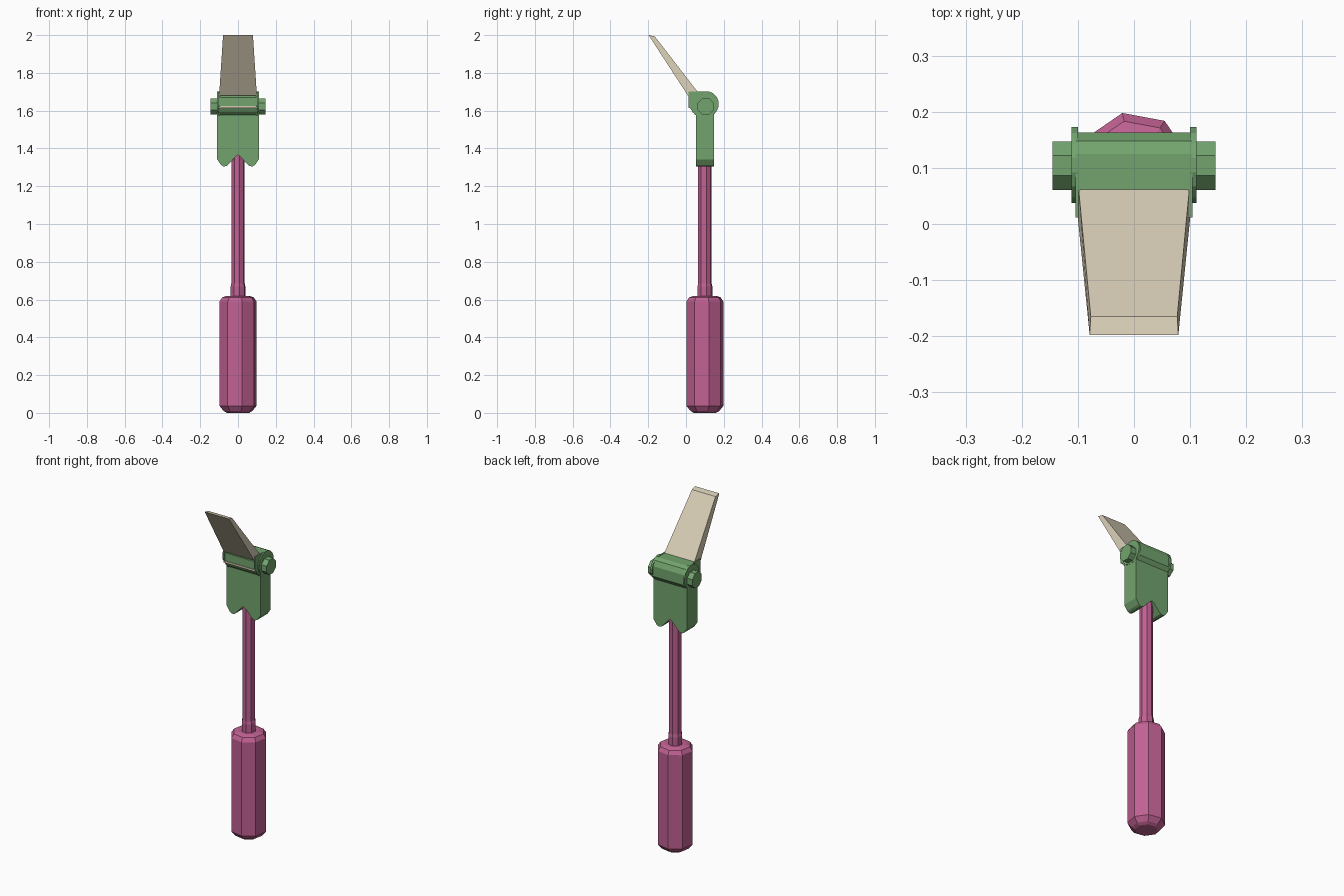
import bpy, bmesh, math

cube = bpy.data.objects.get("Cube")
if cube:
    bpy.data.objects.remove(cube, do_unlink=True)


def material(name, rgb):
    mat = bpy.data.materials.new(name)
    mat.use_nodes = True
    mat.diffuse_color = (*rgb, 1)
    mat.node_tree.nodes["Principled BSDF"].inputs["Base Color"].default_value = (*rgb, 1)
    return mat


pink = material("pink", (0.53, 0.12, 0.29))
green = material("green", (0.17, 0.37, 0.155))
beige = material("beige", (0.69, 0.62, 0.47))

AXIS_Y = 0.1     # the handle and shaft stand on this line
HINGE_Z = 1.622


def loft(name, rings, mat):
    """Skin a list of equally sized point rings and close both ends."""
    bm = bmesh.new()
    loops = [[bm.verts.new(p) for p in ring] for ring in rings]
    for a, b in zip(loops, loops[1:]):
        for i in range(len(a)):
            j = (i + 1) % len(a)
            bm.faces.new((a[i], a[j], b[j], b[i]))
    bm.faces.new(loops[0])
    bm.faces.new(loops[-1])
    bmesh.ops.recalc_face_normals(bm, faces=bm.faces)
    mesh = bpy.data.meshes.new(name)
    bm.to_mesh(mesh)
    bm.free()
    mesh.materials.append(mat)
    obj = bpy.data.objects.new(name, mesh)
    bpy.context.collection.objects.link(obj)
    return obj


def circle(radius, sides, turn):
    angles = [math.radians(turn) + math.tau * i / sides for i in range(sides)]
    return [(radius * math.cos(a), radius * math.sin(a)) for a in angles]


def turned(name, profile, mat, sides=8, turn=12):
    """Upright turned part from (radius, height) pairs."""
    loft(name, [[(x, AXIS_Y + y, z) for x, y in circle(r, sides, turn)]
                for r, z in profile], mat)


def across(name, outline, x0, x1, mat):
    """Extrude a (y, z) side outline along x."""
    loft(name, [[(x, y, z) for y, z in outline] for x in (x0, x1)], mat)


# Handle, collar and shaft
turned("handle", [(0.06, 0), (0.078, 0.01), (0.1, 0.037), (0.1, 0.59),
                  (0.085, 0.612), (0.06, 0.62)], pink)
turned("collar", [(0.04, 0.6), (0.04, 0.67), (0.035, 0.69)], pink)
turned("shaft", [(0.036, 0.65), (0.036, 1.42)], pink)

# Bracket with a notched lower edge
half = [(0.0, 1.365), (0.012, 1.357), (0.058, 1.308), (0.075, 1.304),
        (0.09, 1.312), (0.11, 1.342), (0.11, 1.6)]
front = half + [(-x, z) for x, z in reversed(half[1:])]
loft("bracket", [[(x, y, z) for x, z in front] for y in (0.052, 0.147)], green)

# Hinge barrel gripping the blade
across("hinge_barrel", [(0.06, 1.7), (0.125, 1.7), (0.148, 1.689), (0.163, 1.66),
                        (0.163, 1.6), (0.145, 1.575), (0.055, 1.575),
                        (0.035, 1.592), (0.018, 1.622), (0.018, 1.67)],
       -0.103, 0.103, green)

# Side cheeks, rims and hinge pin ends
rim = [(0.105 + y, 1.635 + z) for y, z in circle(0.069, 16, 11.25)]
pin = [(AXIS_Y + 0.004 + y, HINGE_Z + z) for y, z in circle(0.047, 8, 22.5)]
for side, s in (("left", 1), ("right", -1)):
    across(side + "_cheek", [(0.012, 1.702), (0.125, 1.702), (0.1, 1.6),
                             (0.05, 1.575), (0.012, 1.625)],
           s * 0.096, s * 0.104, green)
    across(side + "_rim", rim, s * 0.1, s * 0.111, green)
    across(side + "_pin", pin, s * 0.1, s * 0.145, green)

# Tapered blade and the sliver of its root below the hinge lip
loft("blade", [
    [(-0.1, 0.01, 1.68), (0.1, 0.01, 1.68), (0.099, 0.066, 1.694), (-0.099, 0.066, 1.694)],
    [(-0.079, -0.198, 2.0), (0.079, -0.198, 2.0), (0.077, -0.165, 1.993), (-0.077, -0.165, 1.993)],
], beige)
across("blade_root", [(0.014, 1.613), (0.014, 1.624), (0.03, 1.624), (0.03, 1.613)],
       -0.103, 0.103, beige)
